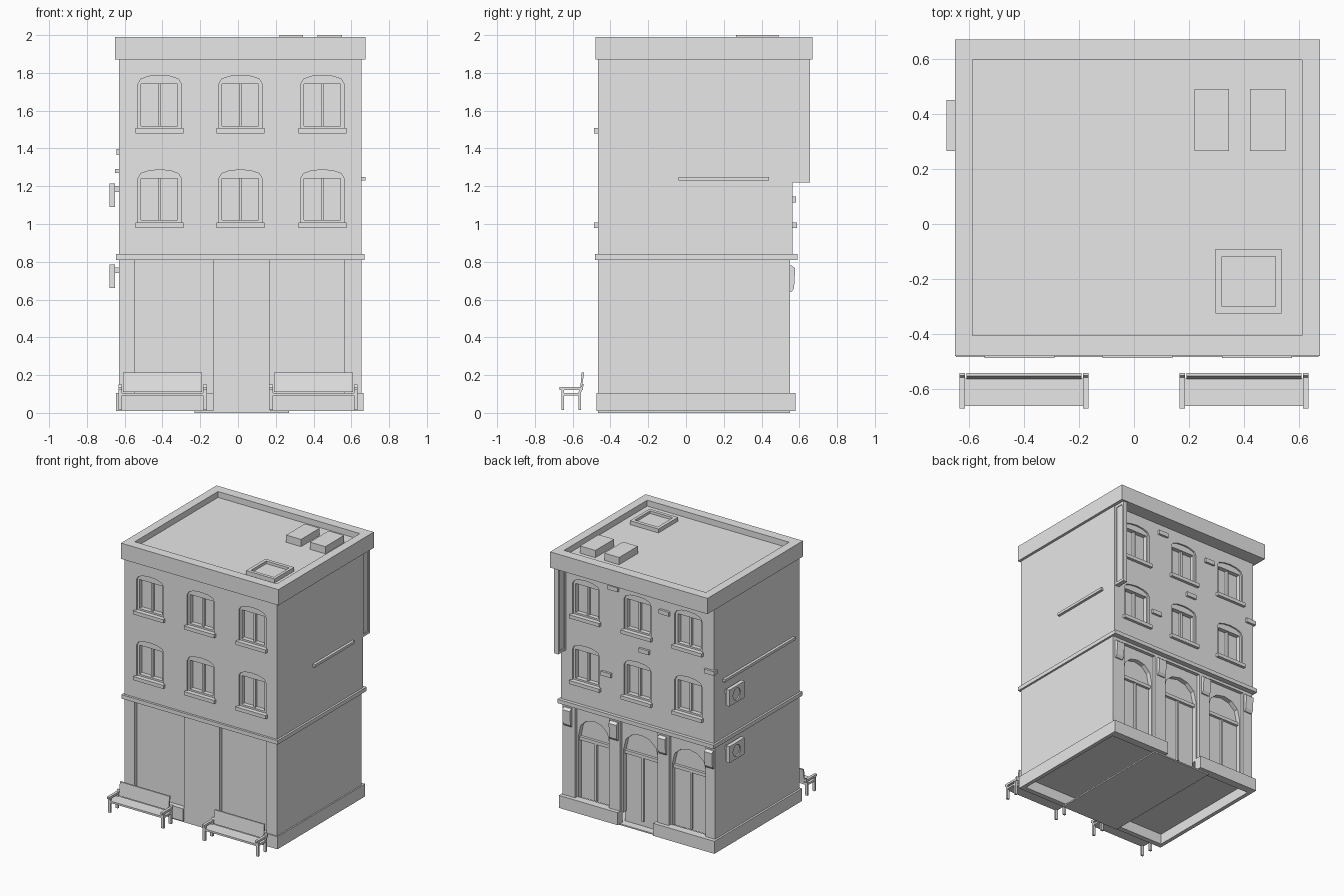
import bpy
import math

cube = bpy.data.objects.get("Cube")
if cube:
    bpy.data.objects.remove(cube, do_unlink=True)

mat = bpy.data.materials.new("plain grey")
mat.use_nodes = True
GREY = (0.8, 0.8, 0.8, 1)
mat.diffuse_color = GREY
mat.node_tree.nodes["Principled BSDF"].inputs["Base Color"].default_value = GREY


def make(name, verts, faces):
    mesh = bpy.data.meshes.new(name)
    mesh.from_pydata(verts, [], faces)
    mesh.materials.append(mat)
    obj = bpy.data.objects.new(name, mesh)
    bpy.context.collection.objects.link(obj)
    return obj


def prism(name, outline, lo, hi, axis="y"):
    """Extrude an outline: (x, z) along y, or (y, z) along x."""
    n = len(outline)
    place = (lambda a, b, d: (a, d, b)) if axis == "y" else (lambda a, b, d: (d, a, b))
    verts = [place(a, b, d) for d in (lo, hi) for a, b in outline]
    sides = [(i, (i + 1) % n, (i + 1) % n + n, i + n) for i in range(n)]
    faces = [tuple(reversed(range(n))), tuple(range(n, 2 * n))] + sides
    area = sum(outline[i][0] * outline[(i + 1) % n][1] - outline[(i + 1) % n][0] * outline[i][1]
               for i in range(n))
    if (area > 0) == (axis == "y"):
        faces = [tuple(reversed(f)) for f in faces]
    if axis == "x" or axis == "y":
        obj = make(name, verts, faces)
    # make every face point outward
    import bmesh
    bm = bmesh.new()
    bm.from_mesh(obj.data)
    bmesh.ops.recalc_face_normals(bm, faces=bm.faces)
    bm.to_mesh(obj.data)
    bm.free()
    return obj


def box(name, x, y, z):
    return prism(name, [(x[0], z[0]), (x[1], z[0]), (x[1], z[1]), (x[0], z[1])], *y)


def arch(cx, half, bottom, spring, apex, steps=6):
    """Outline of an opening with a low arched head."""
    pts = [(cx - half, bottom), (cx + half, bottom)]
    for i in range(steps + 1):
        a = math.pi * i / steps
        pts.append((cx + half * math.cos(a), spring + (apex - spring) * math.sin(a) ** 0.8))
    return pts


def carve(obj, cutters):
    for c in cutters:
        m = obj.modifiers.new("cut", "BOOLEAN")
        m.operation, m.solver, m.object = "DIFFERENCE", "EXACT", c
        c.hide_render = True
    graph = bpy.context.evaluated_depsgraph_get()
    mesh = bpy.data.meshes.new_from_object(obj.evaluated_get(graph))
    obj.modifiers.clear()
    obj.data = mesh
    for c in cutters:
        bpy.data.objects.remove(c, do_unlink=True)


LEFT, RIGHT = -0.63, 0.655
FRONT, BACK, SHOP_BACK = -0.465, 0.565, 0.55
DOOR = (-0.13, 0.17)

# Upper storeys with arched windows on the front and back
upper = box("upper_walls", (LEFT, RIGHT), (FRONT, BACK), (0.82, 1.9))
cuts = []
for wall, out in ((FRONT, -1), (BACK, 1)):
    for cx in (-0.415, 0.013, 0.447):
        for sill in (1.0, 1.5):
            def span(near, far):
                return sorted((wall + out * near, wall + out * far))
            cuts.append(prism("cut", arch(cx, 0.115, sill + 0.003, sill + 0.24, sill + 0.287),
                              *span(0.05, -0.012)))
            cuts.append(box("cut", (cx - 0.098, cx + 0.095), span(0.05, -0.045),
                            (sill + 0.02, sill + 0.24)))
            box("window_mullion", (cx - 0.008, cx + 0.008), span(-0.025, -0.05),
                (sill + 0.02, sill + 0.24))
            box("window_sill", (cx - 0.127, cx + 0.127), span(0.022, -0.03),
                (sill - 0.02, sill + 0.007))
carve(upper, cuts)

# Ground floor: plain recessed panels in front, arched shopfront at the back
shop = box("ground_floor_walls", (LEFT, RIGHT), (FRONT, SHOP_BACK), (0.09, 0.83))
cuts = [box("cut", x, (FRONT - 0.1, FRONT + 0.03), (0.05, 0.81))
        for x in ((-0.545, -0.13), (0.17, 0.565))]
box("passage_base", DOOR, (FRONT, SHOP_BACK - 0.06), (0.005, 0.1))
for x0, x1, low in ((-0.55, -0.24, 0.1), (-0.145, 0.17, 0.05), (0.265, 0.55, 0.1)):
    cx, half = (x0 + x1) / 2, (x1 - x0) / 2
    cuts.append(box("cut", (x0, x1), (SHOP_BACK - 0.025, 1), (0.05, 0.79)))
    cuts.append(prism("cut", arch(cx, half - 0.012, 0.05, 0.57, 0.715), SHOP_BACK - 0.06, 1))
    box("shop_transom", (x0, x1), (SHOP_BACK - 0.07, SHOP_BACK - 0.04), (0.535, 0.56))
    box("shop_mullion", (cx - 0.008, cx + 0.008), (SHOP_BACK - 0.07, SHOP_BACK - 0.045), (low, 0.54))
carve(shop, cuts)

# Brackets on the pilasters
for cx in (-0.59, -0.195, 0.215, 0.605):
    prism("pilaster_bracket", [(0.54, 0.64), (0.558, 0.64), (0.572, 0.66), (0.578, 0.765),
                               (0.56, 0.78), (0.54, 0.78)], cx - 0.032, cx + 0.032, "x")

# Plinth, hollow below, broken by the doorway at front and back
for inner, outer in ((DOOR[0], -0.645), (DOOR[1], 0.665)):
    x = sorted((inner, outer))
    step = 0.03 if outer < 0 else -0.03
    box("plinth_front", x, (-0.475, -0.435), (0.01, 0.105))
    box("plinth_back", x, (0.52, 0.58), (0.01, 0.105))
    box("plinth_side", sorted((outer, outer + step)), (-0.475, 0.58), (0.01, 0.105))
box("doorstep", (-0.23, 0.27), (FRONT, SHOP_BACK), (0, 0.01))

# Band between the storeys
box("storey_band", (-0.645, 0.67), (-0.482, 0.59), (0.81, 0.84))

# Parapet and sunken roof
parapet = box("parapet", (-0.65, 0.675), (-0.478, 0.67), (1.87, 1.99))
carve(parapet, [box("cut", (-0.585, 0.61), (-0.405, 0.595), (1.945, 2.1))])

# Roof boxes and hatch
for x in ((0.22, 0.345), (0.42, 0.55)):
    box("roof_box", x, (0.265, 0.49), (1.94, 2.0))
hatch = box("roof_hatch", (0.295, 0.535), (-0.325, -0.09), (1.94, 1.975))
carve(hatch, [box("cut", (0.32, 0.513), (-0.3, -0.117), (1.955, 2.1))])

# Hanging sign with inset panels
sign = box("hanging_sign", (0.615, 0.65), (0.56, 0.657), (1.22, 1.872))
carve(sign, [box("cut", x, (0.58, 0.64), (1.24, 1.85)) for x in ((0.5, 0.621), (0.644, 0.8))])

# Side rails and wall units
box("right_rail", (0.64, 0.675), (-0.04, 0.44), (1.23, 1.25))
box("left_rail", (-0.65, -0.62), (-0.39, 0.46), (1.27, 1.29))
for z in (1.09, 0.66):
    unit = box("wall_unit", (-0.68, -0.65), (0.265, 0.45), (z, z + 0.125))
    fan = [(0.36 + 0.045 * math.cos(a), z + 0.062 + 0.045 * math.sin(a))
           for a in (2 * math.pi * i / 12 for i in range(12))]
    carve(unit, [prism("cut", fan, -0.7, -0.672, "x")])
    for y in (0.285, 0.41):
        box("unit_bracket", (-0.655, -0.62), (y, y + 0.02), (z + 0.08, z + 0.11))

# Loose bricks standing out of the back wall
for x, z in ((0.21, 1.8), (-0.22, 1.73), (-0.05, 1.39), (0.27, 1.13), (-0.6, 1.38)):
    box("raised_brick", (x - 0.042, x + 0.042), (0.54, 0.582), (z - 0.016, z + 0.016))

# Two benches
for x0, x1 in ((-0.633, -0.165), (0.165, 0.633)):
    box("bench_seat", (x0 + 0.02, x1 - 0.02), (-0.66, -0.56), (0.092, 0.106))
    prism("bench_back", [(-0.562, 0.11), (-0.553, 0.11), (-0.54, 0.213), (-0.552, 0.213)],
          x0 + 0.025, x1 - 0.025, "x")
    for a in (x0, x1 - 0.02):
        b = a + 0.02
        box("bench_arm", (a, b), (-0.67, -0.545), (0.122, 0.138))
        box("bench_front_leg", (a, b), (-0.66, -0.645), (0.015, 0.125))
        box("bench_side_rail", (a, b), (-0.65, -0.56), (0.092, 0.106))
        prism("bench_back_leg", [(-0.57, 0.015), (-0.555, 0.015), (-0.555, 0.11),
                                 (-0.54, 0.15), (-0.55, 0.15), (-0.57, 0.11)], a, b, "x")
